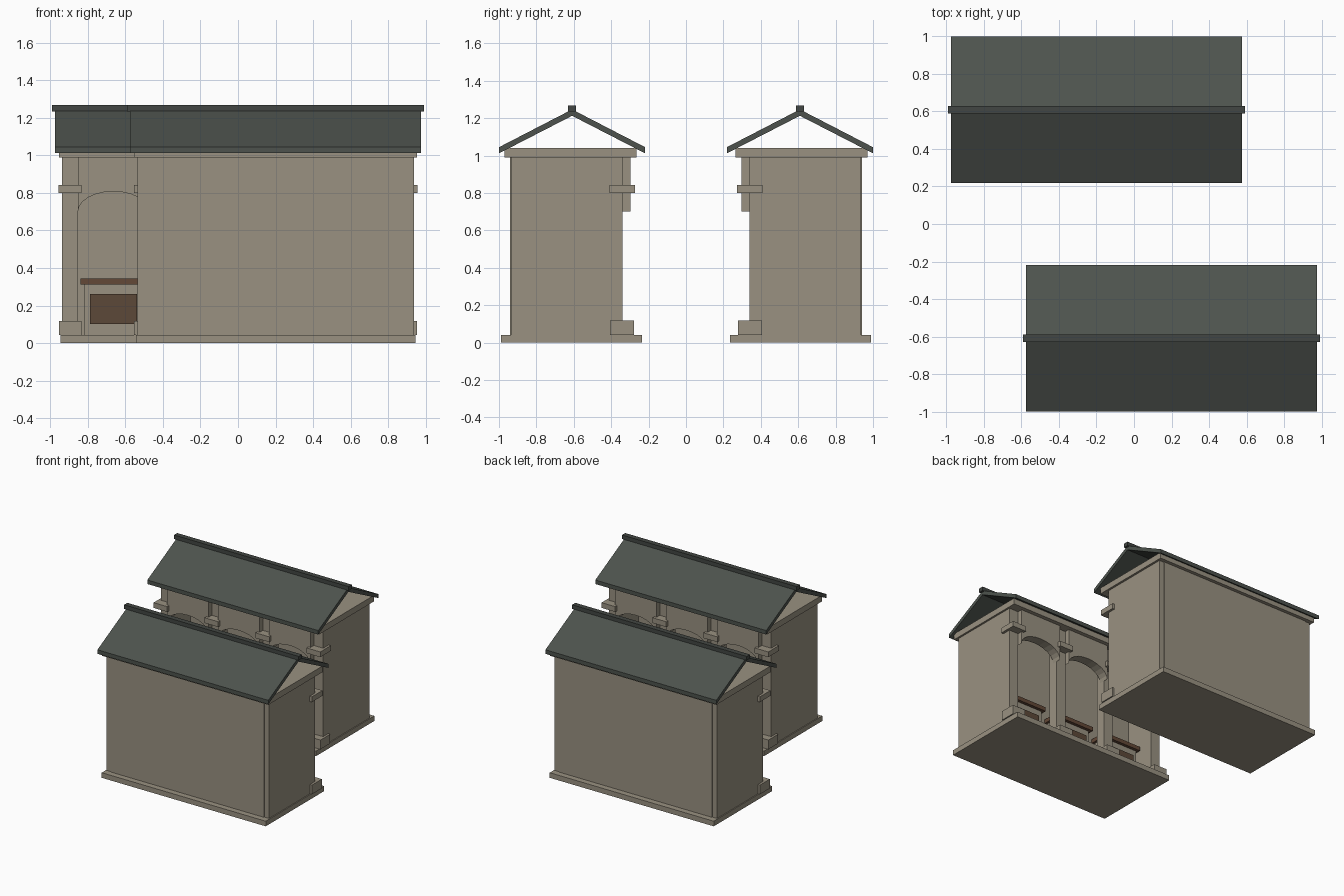
import bpy, bmesh, math

if "Cube" in bpy.data.objects:
    bpy.data.objects.remove(bpy.data.objects["Cube"])


def material(name, rgb):
    m = bpy.data.materials.new(name)
    m.diffuse_color = (*rgb, 1)
    m.use_nodes = True
    m.node_tree.nodes["Principled BSDF"].inputs["Base Color"].default_value = m.diffuse_color
    return m


STONE = material("warm stone", (0.32, 0.285, 0.22))
SLATE = material("slate roof", (0.075, 0.086, 0.075))
RIDGE = material("dark ridge", (0.055, 0.062, 0.056))
WOOD = material("brown wood", (0.125, 0.065, 0.038))
PANEL = material("dark wood panel", (0.108, 0.066, 0.04))


def extrude(name, pts, axis, a, b, mat, s):
    """Extrude a 2D profile along x (profile y,z) or y (profile x,z); s=-1 turns it half round."""
    bm = bmesh.new()
    place = (lambda p, t: (t, p[0], p[1])) if axis == 'x' else (lambda p, t: (p[0], t, p[1]))
    lo = [bm.verts.new(place(p, a)) for p in pts]
    hi = [bm.verts.new(place(p, b)) for p in pts]
    bm.faces.new(lo)
    bm.faces.new(hi[::-1])
    n = len(pts)
    for i in range(n):
        j = (i + 1) % n
        bm.faces.new((lo[i], hi[i], hi[j], lo[j]))
    for v in bm.verts:
        v.co.x *= s
        v.co.y *= s
    bmesh.ops.recalc_face_normals(bm, faces=bm.faces[:])
    me = bpy.data.meshes.new(name)
    bm.to_mesh(me)
    bm.free()
    me.materials.append(mat)
    ob = bpy.data.objects.new(name, me)
    bpy.context.collection.objects.link(ob)
    return ob


def box(name, x0, x1, y0, y1, z0, z1, mat, s):
    extrude(name, [(y0, z0), (y1, z0), (y1, z1), (y0, z1)], 'x', x0, x1, mat, s)


X0, X1, BAYS = -0.493, 0.895, 3
PITCH = (X1 - X0) / BAYS
HALF = PITCH / 2 - 0.0425          # half width of an arch opening


def arcade(s):
    # plinth, cornice slab, rear block
    box("plinth", -0.543, 0.945, -0.99, -0.235, 0, 0.042, STONE, s)
    box("cornice", -0.553, 0.953, -0.97, -0.265, 0.99, 1.04, STONE, s)
    box("rear_wall", X0, X1, -0.942, -0.6, 0.042, 0.99, STONE, s)

    # piers, the outer ones running back as end walls
    for i in range(BAYS + 1):
        x = X0 + i * PITCH
        back = -0.936 if i in (0, BAYS) else -0.42
        name = "end_wall" if i in (0, BAYS) else "pier"
        box(name, x - 0.0425, x + 0.0425, back, -0.339, 0.042, 0.99, STONE, s)
        box("pier_base", x - 0.06, x + 0.06, -0.405, -0.278, 0.042, 0.118, STONE, s)
        box("pier_capital", x - 0.062, x + 0.062, -0.41, -0.273, 0.8, 0.843, STONE, s)

    for i in range(BAYS):
        c = X0 + (i + 0.5) * PITCH
        # arch panel
        pts = [(c + HALF, 0.99), (c - HALF, 0.99)]
        for k in range(13):
            a = math.pi * (1 - k / 12)
            pts.append((c + HALF * math.cos(a), 0.70 + 0.108 * math.sin(a)))
        extrude("arch", pts, 'y', -0.38, -0.298, STONE, s)
        # counter
        box("counter_body", c - 0.155, c + 0.155, -0.6, -0.475, 0.042, 0.312, STONE, s)
        box("counter_panel", c - 0.125, c + 0.125, -0.477, -0.467, 0.102, 0.262, PANEL, s)
        box("counter_top", c - 0.175, c + 0.175, -0.6, -0.45, 0.312, 0.345, WOOD, s)

    # roof, open at the gables
    roof = [(-1.0, 1.012), (-0.609, 1.213), (-0.218, 1.012),
            (-0.218, 1.045), (-0.609, 1.247), (-1.0, 1.045)]
    extrude("roof", roof, 'x', -0.575, 0.975, SLATE, s)
    box("roof_ridge", -0.592, 0.992, -0.63, -0.588, 1.235, 1.268, RIDGE, s)


for side in (1, -1):
    arcade(side)
